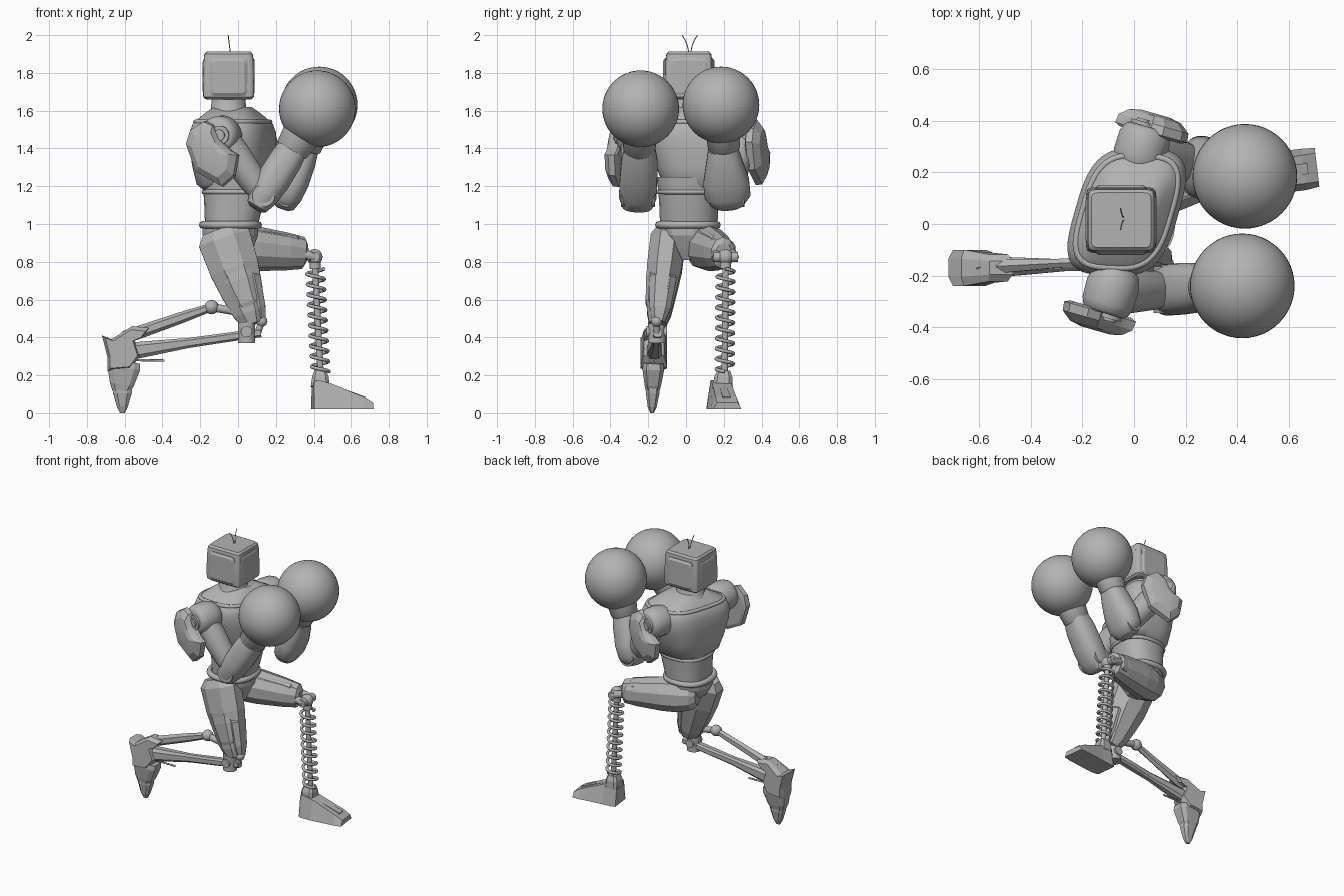
import bpy, bmesh
from math import pi, sin, cos, radians
from mathutils import Vector, Matrix

cube = bpy.data.objects.get("Cube")
if cube:
    bpy.data.objects.remove(cube, do_unlink=True)

grey = bpy.data.materials.new("plain_grey")
grey.use_nodes = True
tone = (0.45, 0.45, 0.45, 1)
grey.diffuse_color = tone
for node in grey.node_tree.nodes:
    if node.type == 'BSDF_PRINCIPLED':
        node.inputs["Base Color"].default_value = tone


def finish(name, bm, angle):
    bmesh.ops.recalc_face_normals(bm, faces=bm.faces)
    mesh = bpy.data.meshes.new(name)
    bm.to_mesh(mesh)
    bm.free()
    if angle:
        mesh.shade_smooth()
        mesh.set_sharp_from_angle(angle=radians(angle))
    mesh.materials.append(grey)
    obj = bpy.data.objects.new(name, mesh)
    bpy.context.collection.objects.link(obj)


def loft(name, rings, angle=0):
    """Skin a list of point rings and cap both ends."""
    bm = bmesh.new()
    rows = [[bm.verts.new(p) for p in ring] for ring in rings]
    n = len(rows[0])
    for low, high in zip(rows, rows[1:]):
        for i in range(n):
            j = (i + 1) % n
            bm.faces.new((low[i], low[j], high[j], high[i]))
    bm.faces.new(rows[0][::-1])
    bm.faces.new(rows[-1])
    finish(name, bm, angle)


def oval(c, u, v, a, b, n, power=2):
    pts = []
    for i in range(n):
        t = 2 * pi * (i + 0.5) / n
        x, y = (abs(f) ** (2 / power) * (1 if f > 0 else -1) for f in (cos(t), sin(t)))
        pts.append(Vector(c) + u * a * x + v * b * y)
    return pts


def limb(name, p0, p1, stations, side=(0, 1, 0), n=8, power=2, angle=0):
    """Stations are (fraction along, half width to the side, half depth)."""
    p0, p1 = Vector(p0), Vector(p1)
    d = (p1 - p0).normalized()
    u = Vector(side)
    u = (u - d * u.dot(d)).normalized()
    v = d.cross(u)
    loft(name, [oval(p0.lerp(p1, t), u, v, a, b, n, power)
                for t, a, b in stations], angle)


def rod(name, p0, p1, r, side=(0, 1, 0), n=16):
    limb(name, p0, p1, [(0, r, r), (1, r, r)], side, n, 2, 40)


def ball(name, c, r, seg=32):
    bm = bmesh.new()
    bmesh.ops.create_uvsphere(bm, u_segments=seg, v_segments=seg // 2, radius=r,
                              matrix=Matrix.Translation(c))
    finish(name, bm, 60)


def tube(name, pts, r, closed=False):
    curve = bpy.data.curves.new(name, 'CURVE')
    curve.dimensions = '3D'
    curve.bevel_depth = r
    curve.bevel_resolution = 2
    curve.use_fill_caps = True
    spline = curve.splines.new('POLY')
    spline.points.add(len(pts) - 1)
    for point, p in zip(spline.points, pts):
        point.co = (*p, 1)
    spline.use_cyclic_u = closed
    curve.materials.append(grey)
    bpy.context.collection.objects.link(bpy.data.objects.new(name, curve))


X, Y, Z = Vector((1, 0, 0)), Vector((0, 1, 0)), Vector((0, 0, 1))
turn = Matrix.Rotation(radians(-16), 3, 'Z')
forward, left = turn @ X, turn @ Y
ribs = Vector((1, -.05, 0))

# Torso, skewed so the left shoulder leads
chest = (-0.028, 0.047)
loft("chest", [oval((*chest, z), ribs, left, a, b, 48, 3.3) for z, a, b in (
    (1.18, .14, .14), (1.21, .172, .175), (1.3, .19, .21), (1.4, .2, .245),
    (1.48, .2, .257), (1.53, .183, .24), (1.56, .155, .205), (1.59, .125, .15),
    (1.62, .09, .09))], 40)
tube("collar_rim", oval((*chest, 1.54), ribs, left, .17, .225, 48, 3.3), .013, True)
loft("abdomen", [oval((x, 0.015, z), X, Y, a, b, 32, 2.4) for x, z, a, b in (
    (-.035, .98, .14, .15), (-.03, 1.04, .147, .155), (-.02, 1.12, .16, .158),
    (-.015, 1.25, .175, .17))], 40)
tube("waist_seam", oval((-0.018, 0.015, 1.17), X, Y, .163, .16, 32, 2.4), .013, True)
tube("belt", oval((-0.04, 0.01, .995), X, Y, .148, .155, 32, 2.4), .02, True)
loft("pelvis", [oval((x, 0.01, z), X, Y, a, b, 16) for x, z, a, b in (
    (-.04, 1, .15, .16), (-.04, .94, .15, .15), (-.035, .87, .115, .1),
    (0, .81, .05, .04))])

# Head with raised side panels, front screen and antennae
hc = Vector((-0.05, 0.015, 0))
limb("neck", (-.05, .02, 1.57), (-.05, .02, 1.68),
     [(0, .125, .125), (.35, .095, .095), (1, .087, .087)], n=28, angle=40)
loft("head", [oval(hc + Z * z, X, Y, a, a - .009, 24, 11) for z, a in (
    (1.66, .12), (1.672, .134), (1.72, .137), (1.87, .132), (1.9, .128), (1.912, .116))], 25)


def panel(name, axis, base, height, half, rise):
    u = Z.cross(axis)
    c = hc + Z * height + axis * base
    loft(name, [oval(c + axis * h, u, Z, a, a, 16, 11) for h, a in (
        (-.02, half), (rise * .3, half), (rise, half * .85))])


for word, axis in (("right", -Y), ("left", Y)):
    panel(word + "_head_panel", axis, .122, 1.778, .1, .014)
panel("face_screen", X, .13, 1.78, .1, .008)
panel("rear_head_panel", -X, .13, 1.78, .09, .008)
for s in (-1, 1):
    tube("antenna", [(-.04 - .012 * t, .02 + s * (.006 + .035 * t * t), 1.9 + .1 * t)
                     for t in (0, .25, .5, .75, 1)], .0025)
    for i in range(6):
        ball("head_rivet", (-.1 + .02 * i, .015 + s * .1, 1.908), .005, 8)

# Arms: shoulder, elbow, wrist, glove and pad centres, elbow width for each side
pad_outline = [(-.125, .125), (-.15, .05), (-.095, -.1), (.05, -.18), (.12, -.12),
               (.14, -.01), (.095, .015), (.035, .075), (.0, .15), (-.05, .172)]
arms = (("right", -1, (-.09, -.265, 1.47), (.135, -.255, 1.15), (.335, -.24, 1.47),
         (.42, -.24, 1.61), (-.135, -.37, 1.375), .1),
        ("left", 1, (.03, .295, 1.47), (.26, .22, 1.15), (.37, .19, 1.46),
         (.43, .185, 1.63), (.07, .385, 1.385), .122))
for word, s, shoulder, elbow, wrist, glove, pad, wide in arms:
    out = left * s
    sh, pad = Vector(shoulder), Vector(pad)
    limb(word + "_shoulder", sh - out * .08, sh + out * .085,
         [(-.2, .06, .06), (0, .092, .092), (.3, .104, .104), (.75, .102, .102),
          (.93, .09, .09), (1, .075, .075)], Z, 28, 2, 40)
    hub = sh - forward * s * .02
    rod(word + "_shoulder_ring", hub, hub + out * .1, .05, Z, 24)
    rod(word + "_shoulder_hub", hub, hub + out * .11, .03, Z, 16)
    limb(word + "_upper_arm", shoulder, elbow,
         [(0, .075, .08), (.3, .085, .085), (.75, .075, .075), (1, .06, .06)], n=16, angle=40)
    rod(word + "_elbow_hinge", Vector(elbow) - Y * .09, Vector(elbow) + Y * .09, .06, Z, 20)
    limb(word + "_forearm", elbow, wrist,
         [(-.22, .05, .035), (-.18, .08, .058), (-.02, wide, .078), (.25, wide, .09),
          (.6, .095, .088), (.8, .08, .078)], n=24, power=2.5, angle=40)
    limb(word + "_glove_cuff", elbow, glove,
         [(.5, .072, .075), (.53, .085, .09), (.66, .09, .1), (.8, .12, .125)], n=28, angle=40)
    ball(word + "_glove", glove, .203, 48)
    # Domed plate standing off the shoulder, notched beside the joint
    loft(word + "_shoulder_pad", [[pad - forward * s * p * k + Z * q * k + out * h
                                   for p, q in pad_outline]
                                  for h, k in ((-.04, .85), (-.03, 1), (.005, .97),
                                               (.035, .72), (.045, .4))], 20)
    rod(word + "_pad_mount", sh, pad, .025, Z)

# Right leg, kneeling
limb("right_thigh", (-.085, -.09, .96), (.08, -.15, .47),
     [(-.02, .07, .11), (.08, .1, .152), (.4, .1, .142), (.65, .085, .12),
      (.88, .07, .092), (1, .05, .06)])
limb("right_thigh_plate", (-.06, -.13, .88), (.06, -.175, .55),
     [(0, .03, .04), (.1, .06, .08), (.55, .06, .08), (.9, .045, .06), (1, .03, .04)], power=4)
limb("right_thigh_guard", (.035, -.115, .77), (.105, -.145, .48),
     [(0, .04, .04), (.2, .075, .075), (.75, .06, .062), (1, .035, .045)], power=3)
rod("right_knee", (.045, -.155, .37), (.045, -.155, .48), .047)
rod("right_knee_pin", (.045, -.21, .43), (.045, -.1, .43), .03, Z)
ball("right_knee_ball", (.125, -.155, .485), .03, 16)
rod("right_knee_link", (.125, -.155, .485), (.1, -.155, .41), .018)
limb("right_shin_beam", (.12, -.15, .425), (-.58, -.168, .325),
     [(0, .025, .025), (.3, .03, .026), (.55, .024, .028), (.8, .036, .04), (1, .045, .05)], power=3)
limb("right_shin_strut", (-.14, -.145, .56), (-.6, -.168, .40),
     [(0, .022, .022), (.35, .02, .03), (.8, .03, .034), (1, .035, .035)], n=6)
ball("right_strut_ball", (-.14, -.145, .56), .038, 16)
rod("right_strut_link", (-.14, -.145, .56), (.03, -.15, .53), .022)
rod("right_heel_spike", (-.58, -.165, .28), (-.39, -.16, .278), .006)

# Right foot: outline in x and z with cheeks that narrow, then pointed toes
outline = [(-.72, .41), (-.67, .39), (-.56, .46), (-.47, .45), (-.5, .41), (-.55, .39),
           (-.52, .3), (-.57, .23), (-.69, .22), (-.69, .29)]
loft("right_foot", [[Vector((-.6 + (x + .6) * k, -.17 + h * (.75 if x > -.57 else 1),
                             .33 + (z - .33) * k)) for x, z in outline]
                    for h, k in ((-.07, .85), (-.035, 1), (.035, 1), (.07, .85))])
limb("right_toe_base", (-.6, -.172, .27), (-.62, -.177, .11),
     [(0, .055, .085), (.2, .06, .09), (.75, .045, .066), (1, .035, .045)], power=4)
limb("right_toe_tip", (-.612, -.175, .16), (-.612, -.18, 0),
     [(0, .038, .058), (.35, .038, .052), (.8, .025, .03), (1, .01, .014)], power=3)

# Left leg, raised with a spring shin
limb("left_thigh", (-.14, .065, .89), (.36, .2, .845),
     [(0, .06, .06), (.07, .095, .1), (.25, .112, .122), (.45, .108, .12), (.8, .085, .1),
      (.97, .065, .085), (1, .045, .055)], n=10)
limb("left_thigh_plate", (.08, .165, .87), (.34, .23, .85),
     [(0, .035, .06), (.1, .05, .075), (.9, .04, .055), (1, .02, .035)], power=4)
limb("left_thigh_top", (.06, .105, .945), (.33, .185, .9),
     [(0, .03, .02), (.1, .06, .035), (.9, .045, .035), (1, .025, .015)], power=4)
knee, ankle = Vector((.405, .21, .825)), Vector((.437, .205, .2))
for s in (-1, 1):
    rod("left_knee_fork", (.33, .2 + s * .045, .845), knee + Y * s * .045, .025)
ball("left_knee_ball", knee, .042, 20)
rod("left_knee_pin", knee - Y * .065, knee + Y * .065, .028, Z)
rod("left_knee_socket", knee, knee.lerp(ankle, .1), .03)
rod("left_shin_rod", knee, ankle, .017)
turns, step = 10, 24
tube("left_shin_spring", [knee.lerp(ankle, .1 + .87 * i / (turns * step))
                          + Vector((cos(a), sin(a), 0)) * .045
                          for i in range(turns * step + 1)
                          for a in [2 * pi * i / step]], .0095)

# Left foot: trapezoid sections from heel to toe, turned slightly outward
loft("left_foot", [[Vector((x - .12 * s * w, yc + s * w, z)) for s, w, z in (
    (-1, wide, .02), (1, wide, .02), (1, narrow, top), (-1, narrow, top))]
    for x, yc, wide, narrow, top in ((.395, .185, .07, .05, .16), (.415, .185, .078, .055, .175),
                                     (.49, .19, .08, .05, .155), (.66, .212, .08, .055, .085),
                                     (.71, .22, .075, .055, .055))])
limb("left_ankle", (.435, .195, .14), (.435, .2, .225),
     [(0, .055, .052), (.6, .05, .045), (1, .035, .032)], n=8, power=4)
limb("left_toe_ridge", (.47, .19, .15), (.67, .215, .075),
     [(0, .025, .015), (1, .03, .018)], n=4)
